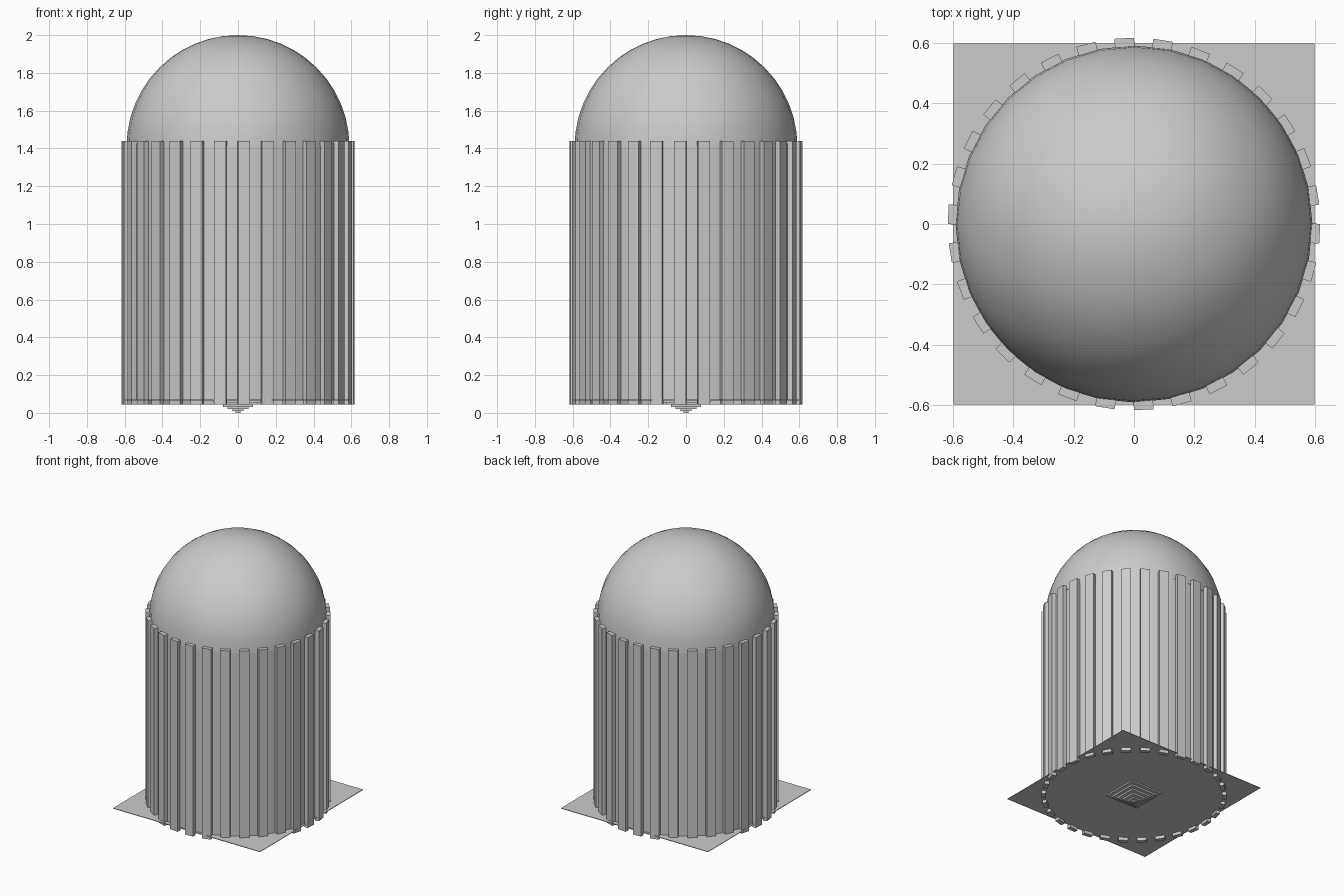
import bpy, math
from mathutils import Matrix

if "Cube" in bpy.data.objects:
    bpy.data.objects.remove(bpy.data.objects["Cube"])


def box(name, size, matrix):
    bpy.ops.mesh.primitive_cube_add(size=1)
    ob = bpy.context.object
    ob.name = name
    ob.data.transform(matrix @ Matrix.Diagonal((*size, 1)))
    return ob


def smooth(ob):
    bpy.ops.object.select_all(action='DESELECT')
    ob.select_set(True)
    bpy.context.view_layer.objects.active = ob
    bpy.ops.object.shade_smooth_by_angle(angle=math.radians(35))


def lathe(name, profile, n):
    # closed shell swept from (radius, z) points; ends on the axis
    verts, faces = [], []
    for r, z in profile:
        for i in range(n):
            a = 2 * math.pi * i / n
            verts.append((r * math.cos(a), r * math.sin(a), z))
    for k in range(len(profile) - 1):
        for i in range(n):
            j = (i + 1) % n
            faces.append((k * n + i, k * n + j, (k + 1) * n + j, (k + 1) * n + i))
    top = len(verts)
    verts.append((0, 0, 2.0))
    last = (len(profile) - 1) * n
    faces += [(last + i, last + (i + 1) % n, top) for i in range(n)]
    me = bpy.data.meshes.new(name)
    me.from_pydata(verts, [], faces)
    ob = bpy.data.objects.new(name, me)
    bpy.context.collection.objects.link(ob)
    smooth(ob)
    return ob


# hemispherical dome
R, Z0 = 0.59, 1.41
lathe("dome", [(R * math.cos(t), Z0 + R * math.sin(t))
               for t in (math.pi / 2 * k / 12 for k in range(12))], 32)

# round wall behind the slats
bpy.ops.mesh.primitive_cylinder_add(vertices=60, radius=0.588, depth=1.34,
                                    end_fill_type='NOTHING', location=(0, 0, 0.74))
wall = bpy.context.object
wall.name = "drum_wall"
smooth(wall)

# thirty vertical slats, reaching just below the plate
for i in range(30):
    m = Matrix.Rotation(math.radians(9 + 12 * i), 4, 'Z') @ Matrix.Translation((0.6, 0, 0.742))
    box(f"slat_{i + 1}", (0.03, 0.065, 1.396), m)

# thin square base plate
box("base_plate", (1.194, 1.194, 0.004), Matrix.Translation((0, 0, 0.068)))

# stepped square boss under the plate
steps = [(0.13, 0.056), (0.105, 0.044), (0.08, 0.032), (0.055, 0.02), (0.03, 0.01), (0.012, 0.0)]
for i, (h, z) in enumerate(steps):
    box(f"boss_step_{i + 1}", (2 * h, 2 * h, 0.068 - z),
        Matrix.Translation((0, 0, (0.068 + z) / 2)))
